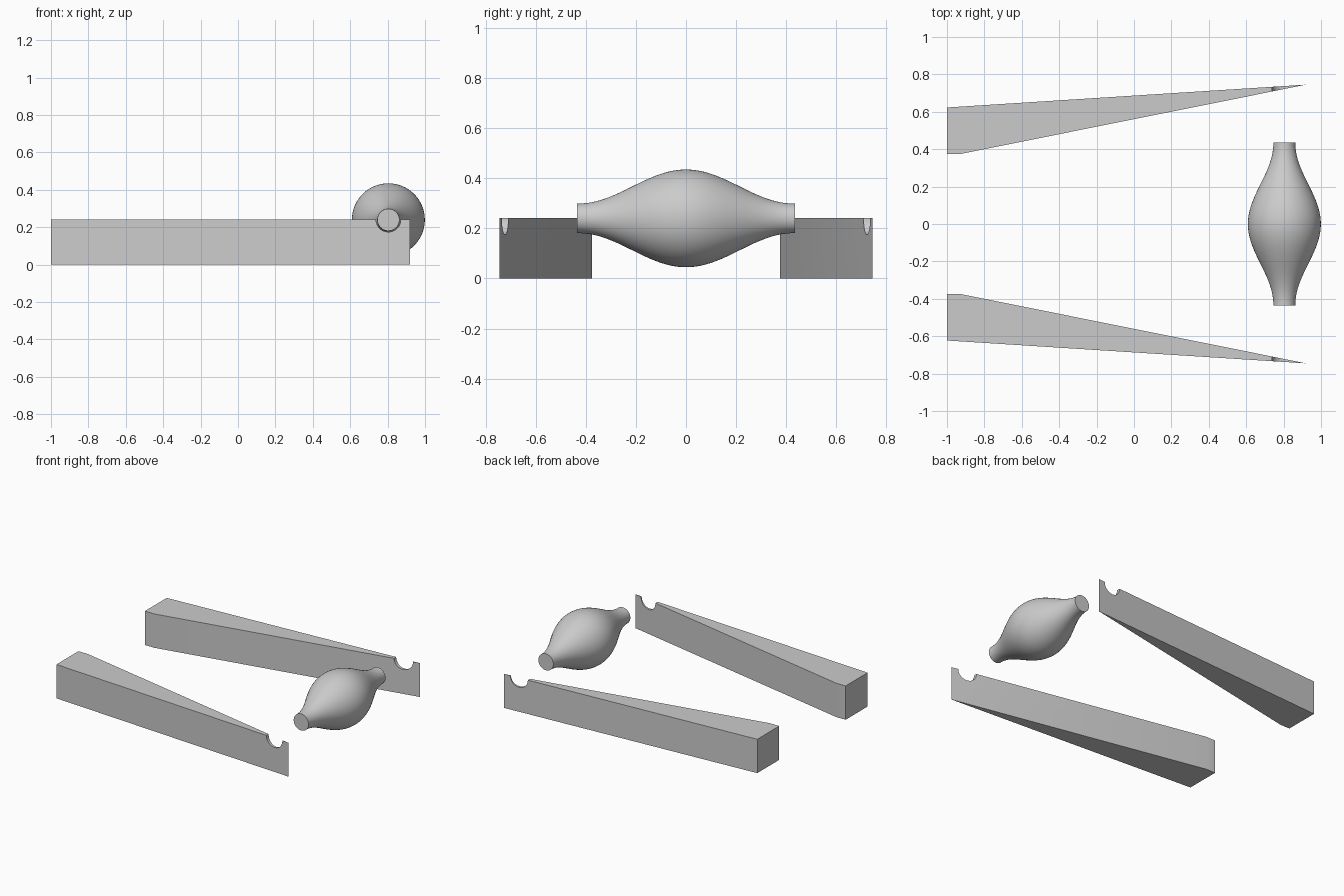
import bpy, bmesh, math

if "Cube" in bpy.data.objects:
    bpy.data.objects.remove(bpy.data.objects["Cube"])

AXLE_X, AXLE_Z = 0.804, 0.24
RAIL_H = 0.242


def make_object(name, bm):
    bmesh.ops.recalc_face_normals(bm, faces=bm.faces)
    mesh = bpy.data.meshes.new(name)
    bm.to_mesh(mesh)
    bm.free()
    obj = bpy.data.objects.new(name, mesh)
    bpy.context.collection.objects.link(obj)
    return obj


def shade_smooth(obj):
    bpy.ops.object.select_all(action='DESELECT')
    obj.select_set(True)
    bpy.context.view_layer.objects.active = obj
    bpy.ops.object.shade_smooth_by_angle(angle=math.radians(30))


# Cutter for the round notches near the rail tips
bpy.ops.mesh.primitive_cylinder_add(vertices=48, radius=0.066, depth=2,
                                    location=(AXLE_X, 0, AXLE_Z + 0.001),
                                    rotation=(math.pi / 2, 0, 0))
cutter = bpy.context.object
cutter.name = "notch_cutter"
cutter.hide_render = True


# Tapered rail: plan outline extruded upward, notched at the thin end
def rail(name, side):
    outline = [(-1, 0.375), (-0.925, 0.375), (0.92, 0.745), (-1, 0.623)]
    bm = bmesh.new()
    base = bm.faces.new([bm.verts.new((x, side * y, 0)) for x, y in outline])
    top = bmesh.ops.extrude_face_region(bm, geom=[base])["geom"]
    bmesh.ops.translate(bm, vec=(0, 0, RAIL_H),
                        verts=[v for v in top if isinstance(v, bmesh.types.BMVert)])
    if not base.is_valid or len(bm.faces) < 6:
        bm.faces.new([v for v in bm.verts if v.co.z == 0])
    obj = make_object(name, bm)
    mod = obj.modifiers.new("notch", 'BOOLEAN')
    mod.operation, mod.solver, mod.object = 'DIFFERENCE', 'EXACT', cutter
    bpy.context.view_layer.objects.active = obj
    bpy.ops.object.modifier_apply(modifier=mod.name)
    shade_smooth(obj)


rail("front_rail", -1)
rail("back_rail", 1)
bpy.data.objects.remove(cutter)


# Spindle: swollen roller with a cosine profile and flat ends
def spindle(name, half=0.435, r_end=0.059, r_mid=0.195, rings=48, sides=64):
    bm = bmesh.new()
    loops = []
    for i in range(rings + 1):
        y = -half + 2 * half * i / rings
        swell = (1 + math.cos(math.pi * min(abs(y) / 0.43, 1))) / 2
        r = r_end + (r_mid - r_end) * swell
        loops.append([bm.verts.new((AXLE_X + r * math.cos(a), y, AXLE_Z + r * math.sin(a)))
                      for a in (math.tau * k / sides for k in range(sides))])
    for a, b in zip(loops, loops[1:]):
        for k in range(sides):
            n = (k + 1) % sides
            bm.faces.new((a[k], a[n], b[n], b[k]))
    bm.faces.new(loops[0])
    bm.faces.new(loops[-1])
    shade_smooth(make_object(name, bm))


spindle("roller")
